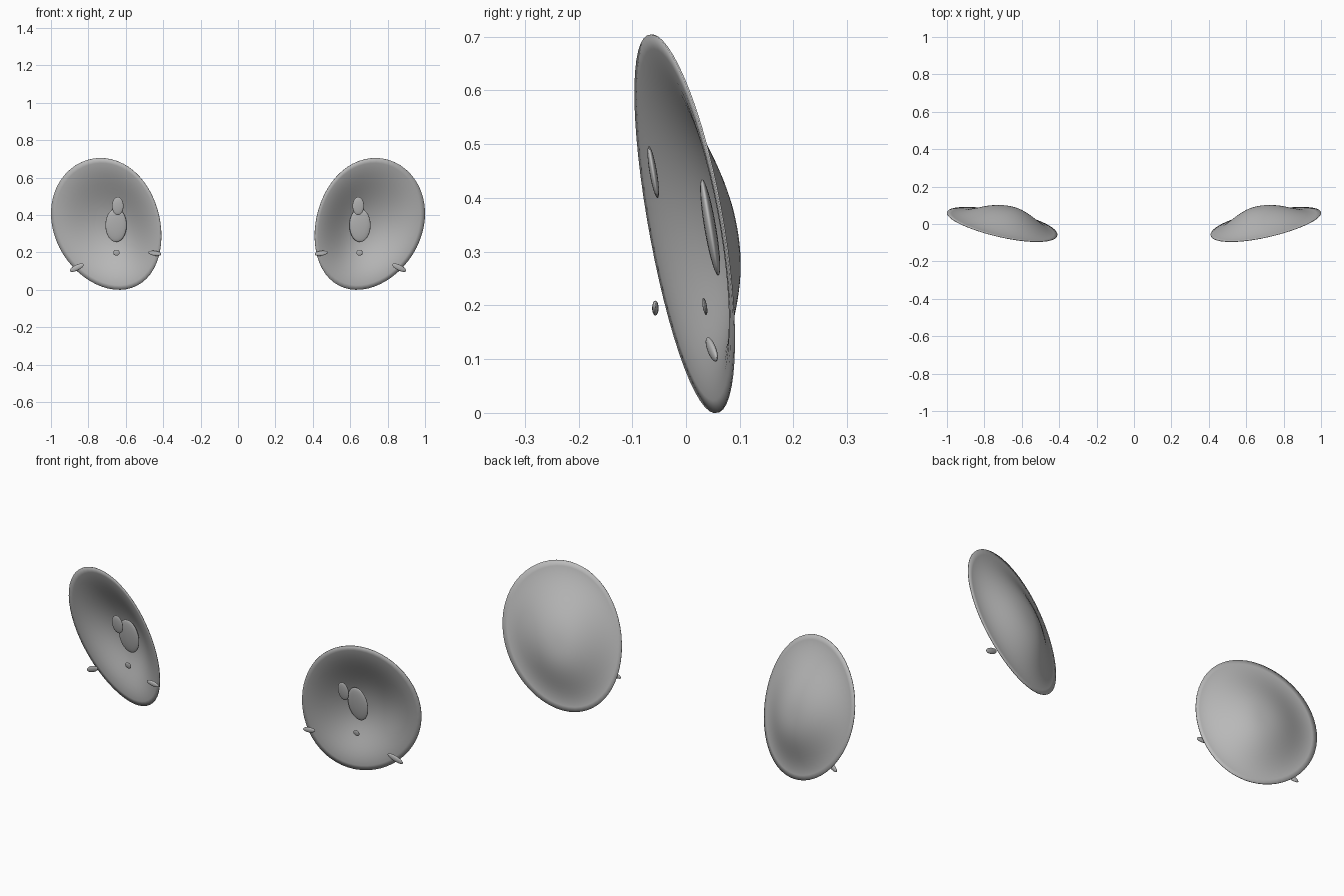
import bpy, bmesh, math
from mathutils import Vector, Matrix

if "Cube" in bpy.data.objects:
    bpy.data.objects.remove(bpy.data.objects["Cube"])

grey = bpy.data.materials.new("plain_grey")
grey.diffuse_color = (0.5, 0.5, 0.5, 1)
grey.use_nodes = True
grey.node_tree.nodes["Principled BSDF"].inputs["Base Color"].default_value = grey.diffuse_color

SEGMENTS, RINGS = 56, 14
CENTRE = Vector((0.705, 0.352))      # middle of the rim (x, z)
APEX = Vector((0.655, 0.335))        # deepest point of the dish (x, z)
DEPTH = 0.093


def finish(bm, name, side):
    """Turn a right-hand bmesh into an object, mirrored for the left."""
    if side < 0:
        bm.transform(Matrix.Scale(-1, 4, Vector((1, 0, 0))))
        bmesh.ops.reverse_faces(bm, faces=bm.faces)
    for f in bm.faces:
        f.smooth = True
    mesh = bpy.data.meshes.new(name)
    bm.to_mesh(mesh)
    bm.free()
    mesh.materials.append(grey)
    obj = bpy.data.objects.new(name, mesh)
    bpy.context.collection.objects.link(obj)
    return obj


def rim_point(a):
    """Slightly egg-shaped, leaning outline."""
    c, s = math.cos(a), math.sin(a)
    return Vector((CENTRE.x + 0.294 * c + 0.025 * s - 0.02 * s * s,
                   CENTRE.y + 0.351 * s + 0.03 * c))


def dish_vertex(p, t):
    """Tilted plane plus a rounded hollow towards the back."""
    plane = 0.24 * (p.x - CENTRE.x) - 0.205 * (p.y - CENTRE.y)
    hollow = DEPTH * (0.5 + 0.5 * math.cos(math.pi * t ** 1.15))
    return Vector((p.x, plane + hollow, p.y))


def dish(name, side):
    bm = bmesh.new()
    apex = bm.verts.new(dish_vertex(APEX, 0))
    rings = []
    for r in range(1, RINGS + 1):
        t = r / RINGS
        rings.append([bm.verts.new(dish_vertex(
            APEX.lerp(rim_point(math.tau * i / SEGMENTS), t), t))
            for i in range(SEGMENTS)])
    for i in range(SEGMENTS):
        j = (i + 1) % SEGMENTS
        bm.faces.new((apex, rings[0][i], rings[0][j]))
        for a, b in zip(rings, rings[1:]):
            bm.faces.new((a[i], b[i], b[j], a[j]))
    obj = finish(bm, name, side)
    shell = obj.modifiers.new("thin_shell", "SOLIDIFY")
    shell.thickness = 0.003
    shell.offset = 0


def pebble(name, side, centre, axis, half_long, half_wide, half_thick):
    """Flattened ellipsoid with its long direction along axis."""
    bm = bmesh.new()
    bmesh.ops.create_uvsphere(bm, u_segments=24, v_segments=14, radius=1)
    long = Vector(axis).normalized()
    thick = Vector((0, 1, 0))
    thick = (thick - long * thick.dot(long)).normalized()
    wide = thick.cross(long)
    m = Matrix((wide * half_wide, thick * half_thick, long * half_long)).transposed().to_4x4()
    bm.transform(Matrix.Translation(Vector(centre)) @ m)
    finish(bm, name, side)


for side, label in ((1, "right"), (-1, "left")):
    dish(label + "_dish", side)
    # oval pieces sitting inside the hollow and in front of the rim
    pebble(label + "_large_oval", side, (0.652, 0.045, 0.345), (0, -0.17, 1), 0.091, 0.057, 0.011)
    pebble(label + "_small_oval", side, (0.643, -0.061, 0.448), (0, -0.17, 1), 0.049, 0.031, 0.007)
    pebble(label + "_button", side, (0.65, 0.035, 0.198), (0, -0.17, 1), 0.016, 0.017, 0.004)
    # little side tabs near the rim
    pebble(label + "_inner_tab", side, (0.445, -0.057, 0.195), (1, 0, 0.15), 0.035, 0.013, 0.006)
    pebble(label + "_outer_tab", side, (0.862, 0.048, 0.118), (0.08, 0.02, -0.04), 0.042, 0.015, 0.007)
